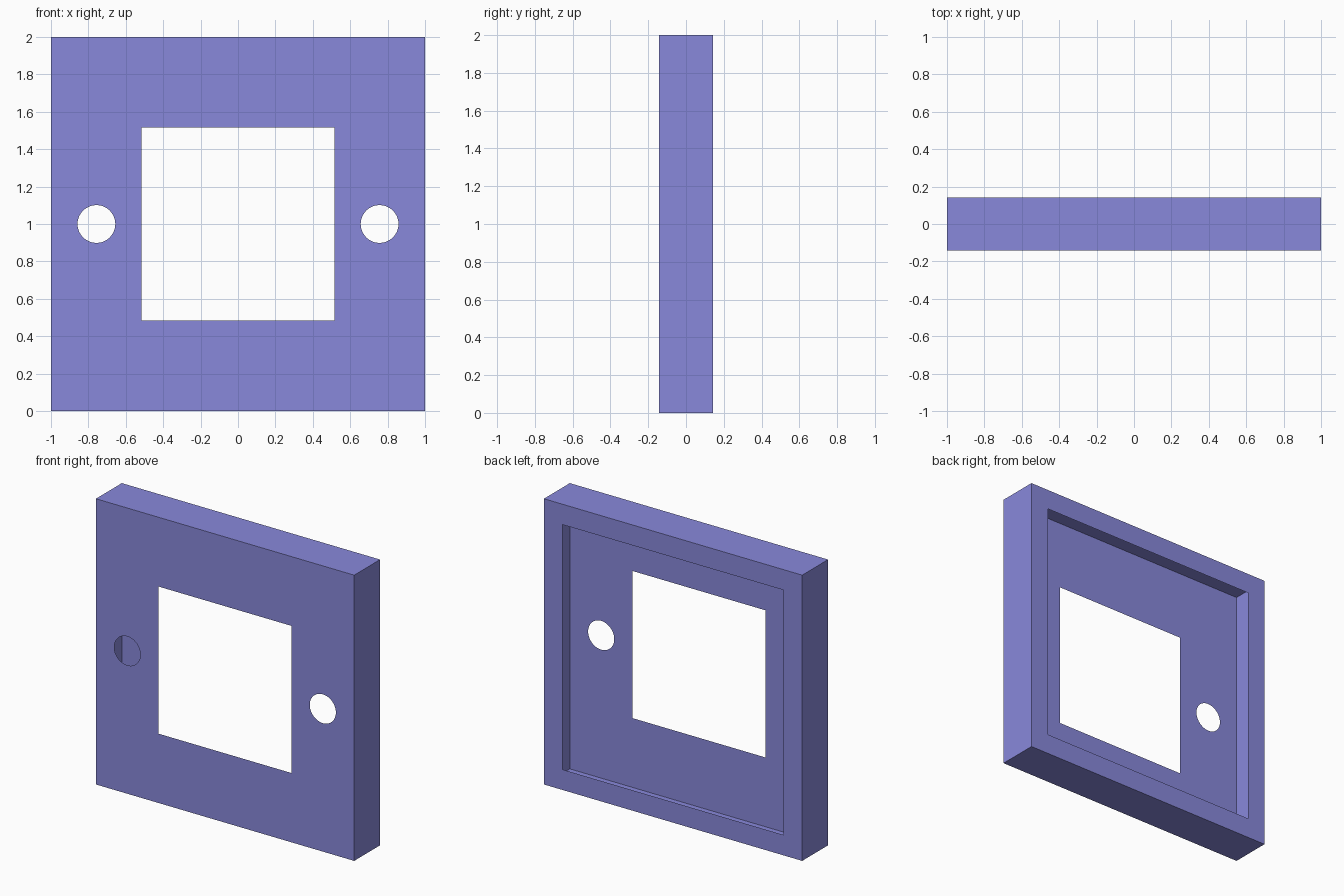
import bpy, bmesh, math
from mathutils import Vector

if "Cube" in bpy.data.objects:
    bpy.data.objects.remove(bpy.data.objects["Cube"])

D = 0.143            # half depth
OPEN = 0.857         # half width of the back opening
WINDOW = 0.515       # half width of the front window
HOLE_X, HOLE_R = 0.757, 0.101

bm = bmesh.new()


def loop(points, y):
    """Closed edge loop in the xz plane at depth y."""
    verts = [bm.verts.new((x, y, z)) for x, z in points]
    edges = [bm.edges.new((verts[i - 1], verts[i])) for i in range(len(verts))]
    return verts, edges


def square(h):
    return [(-h, 1 - h), (h, 1 - h), (h, 1 + h), (-h, 1 + h)]


def circle(cx, r, n=48):
    return [(cx + r * math.cos(math.tau * i / n), 1 + r * math.sin(math.tau * i / n))
            for i in range(n)]


def fill(edges, normal):
    """Fill an outline with holes, facing the given direction."""
    res = bmesh.ops.triangle_fill(bm, edges=edges, use_beauty=True, normal=normal)
    for f in res["geom"]:
        if isinstance(f, bmesh.types.BMFace):
            f.normal_update()
            if f.normal.dot(normal) < 0:
                f.normal_flip()


# Thin front sheet with window and two round holes
front, front_edges = loop(square(1), -D)
cutouts = [square(WINDOW)] + [circle(s * HOLE_X, HOLE_R) for s in (-1, 1)]
hole_edges = [e for pts in cutouts for e in loop(pts, -D)[1]]
fill(front_edges + hole_edges, Vector((0, -1, 0)))

# Back rim, open to the hollow inside
back, back_edges = loop(square(1), D)
fill(back_edges + loop(square(OPEN), D)[1], Vector((0, 1, 0)))

# Outer side walls
for i in range(4):
    bm.faces.new((front[i - 1], back[i - 1], back[i], front[i])).normal_flip()
bm.normal_update()
centre = Vector((0, 0, 1))
for f in bm.faces:
    if f.normal.dot(f.calc_center_median() - centre) < 0:
        f.normal_flip()

# Merge flat triangles into larger faces
bmesh.ops.dissolve_limit(bm, angle_limit=0.01, verts=[], edges=bm.edges[:])

mesh = bpy.data.meshes.new("cover_plate")
bm.to_mesh(mesh)
bm.free()
plate = bpy.data.objects.new("cover_plate", mesh)
bpy.context.collection.objects.link(plate)

mat = bpy.data.materials.new("periwinkle")
mat.diffuse_color = (0.25, 0.25, 0.71, 1)
mat.use_nodes = True
mat.node_tree.nodes["Principled BSDF"].inputs["Base Color"].default_value = mat.diffuse_color
mesh.materials.append(mat)
